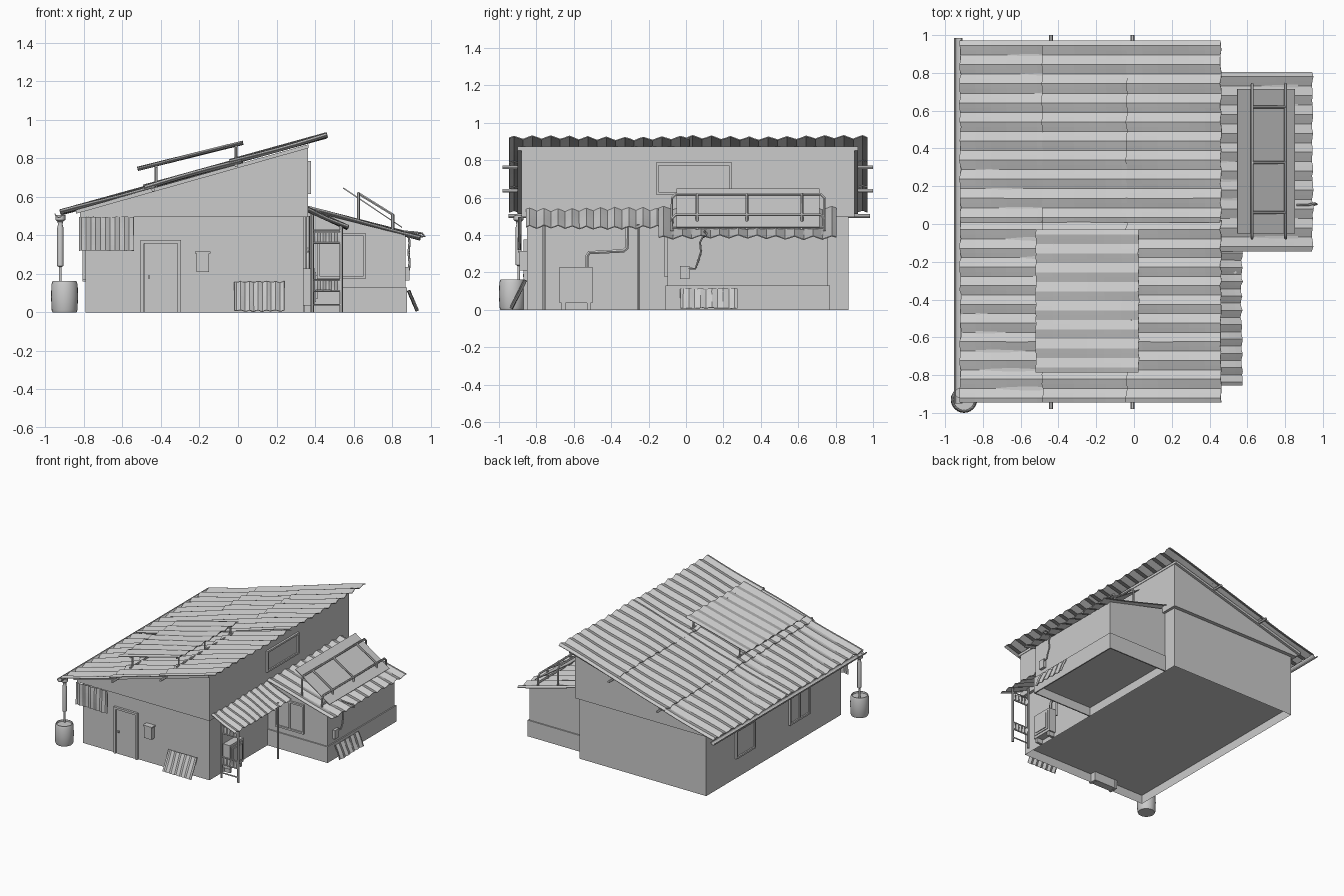
import bpy, bmesh, math, random
from mathutils import Vector as V

if "Cube" in bpy.data.objects:
    bpy.data.objects.remove(bpy.data.objects["Cube"])
random.seed(4)

grey = bpy.data.materials.new("weathered grey")
grey.diffuse_color = (0.6, 0.6, 0.6, 1)
grey.use_nodes = True
grey.node_tree.nodes["Principled BSDF"].inputs["Base Color"].default_value = grey.diffuse_color


def add(name, bm):
    bmesh.ops.recalc_face_normals(bm, faces=bm.faces)
    me = bpy.data.meshes.new(name)
    bm.to_mesh(me)
    bm.free()
    me.materials.append(grey)
    ob = bpy.data.objects.new(name, me)
    bpy.context.collection.objects.link(ob)
    return ob


def boxes(name, *specs):
    """Several boxes, each (x0, x1, y0, y1, z0, z1), in one object."""
    bm = bmesh.new()
    for x0, x1, y0, y1, z0, z1 in specs:
        vs = bmesh.ops.create_cube(bm, size=1)["verts"]
        for v in vs:
            v.co = ((x0 + x1) / 2 + v.co.x * (x1 - x0), (y0 + y1) / 2 + v.co.y * (y1 - y0),
                    (z0 + z1) / 2 + v.co.z * (z1 - z0))
    return add(name, bm)


def prism(name, profile, y0, y1, open_bottom=False):
    """Extrude an xz profile along y."""
    bm = bmesh.new()
    f = bm.faces.new([bm.verts.new((x, y0, z)) for x, z in profile])
    ext = bmesh.ops.extrude_face_region(bm, geom=[f])["geom"]
    bmesh.ops.translate(bm, vec=(0, y1 - y0, 0), verts=[e for e in ext if isinstance(e, bmesh.types.BMVert)])
    if open_bottom:
        low = [f for f in bm.faces if all(v.co.z < 0.001 for v in f.verts)]
        bmesh.ops.delete(bm, geom=low, context='FACES')
    return add(name, bm)


def sheet(name, o, u, v, period=0.1, amp=0.009, wobble=0.004, thick=0.005):
    """Corrugated sheet: ridges run along v and repeat along u."""
    o, u, v = V(o), V(u), V(v)
    n = v.cross(u).normalized()
    nu, nv = max(4, round(u.length / period * 4)), 6
    bm = bmesh.new()
    ph = random.random() * 6
    rows = []
    for j in range(nv + 1):
        t = j / nv
        row = []
        for i in range(nu + 1):
            s = i / nu
            h = amp * math.sin(i * math.pi / 2) + wobble * math.sin(7 * s + 4 * t + ph)
            end = random.uniform(-1, 1) * wobble if j in (0, nv) else 0
            row.append(bm.verts.new(o + u * s + v * t + n * h + v.normalized() * end))
        rows.append(row)
    for a, b in zip(rows, rows[1:]):
        for i in range(nu):
            bm.faces.new((a[i], a[i + 1], b[i + 1], b[i]))
    ob = add(name, bm)
    m = ob.modifiers.new("thickness", 'SOLIDIFY')
    m.thickness, m.offset = thick, 0
    return ob


def tubes(name, r, *paths):
    cu = bpy.data.curves.new(name, 'CURVE')
    cu.dimensions, cu.bevel_depth, cu.bevel_resolution, cu.use_fill_caps = '3D', r, 1, True
    for path in paths:
        sp = cu.splines.new('POLY')
        sp.points.add(len(path) - 1)
        for p, c in zip(sp.points, path):
            p.co = (*c, 1)
    cu.materials.append(grey)
    ob = bpy.data.objects.new(name, cu)
    bpy.context.collection.objects.link(ob)
    bpy.ops.object.select_all(action='DESELECT')
    ob.select_set(True)
    bpy.context.view_layer.objects.active = ob
    bpy.ops.object.convert(target='MESH')
    bpy.ops.object.shade_smooth_by_angle(angle=math.radians(50))
    return ob


def lathe(name, x, y, prof, seg=20):
    bm = bmesh.new()
    rings = [[bm.verts.new((x + r * math.cos(a * math.tau / seg), y + r * math.sin(a * math.tau / seg), z))
              for a in range(seg)] for r, z in prof]
    for a, b in zip(rings, rings[1:]):
        for i in range(seg):
            bm.faces.new((a[i], a[(i + 1) % seg], b[(i + 1) % seg], b[i]))
    bm.faces.new(rings[0])
    bm.faces.new(rings[-1])
    ob = add(name, bm)
    bpy.context.view_layer.objects.active = ob
    ob.select_set(True)
    bpy.ops.object.shade_smooth_by_angle(angle=math.radians(40))
    return ob


def window(name, axis, wall, sign, a0, a1, z0, z1, mullions=1, w=0.014):
    """Framed pane on a wall facing sign*axis."""
    bars = [(a0, a0 + w, z0, z1), (a1 - w, a1, z0, z1), (a0, a1, z0, z0 + w), (a0, a1, z1 - w, z1)]
    for k in range(mullions):
        c = a0 + (a1 - a0) * (k + 1) / (mullions + 1)
        bars.append((c - w / 2, c + w / 2, z0, z1))
    parts = [(b, 0.016) for b in bars] + [((a0, a1, z0, z1), 0.005)]
    out = []
    for (p, q, r, s), d in parts:
        lo, hi = sorted((wall - sign * 0.01, wall + sign * d))
        out.append((lo, hi, p, q, r, s) if axis == 'x' else (p, q, lo, hi, r, s))
    return boxes(name, *out)


# Main house: lower walls, overhanging wedge upper wall, roof deck, floors
prism("main_lower_wall", [(-0.79, 0), (0.34, 0), (0.34, 0.5), (-0.79, 0.5)], -0.85, 0.87, True)
prism("main_upper_wall", [(-0.82, 0.495), (0.362, 0.495), (0.362, 0.852), (-0.82, 0.518)], -0.88, 0.90)
prism("roof_deck", [(-0.84, 0.512), (0.365, 0.852), (0.365, 0.872), (-0.84, 0.532)], -0.90, 0.92)
boxes("main_floor", (-0.789, 0.339, -0.849, 0.869, 0.07, 0.08))

# Lean-to on the right with a skirting band
prism("leanto_wall", [(0.34, 0), (0.868, 0), (0.868, 0.40), (0.34, 0.535)], -0.10, 0.76, True)
boxes("leanto_floor", (0.341, 0.867, -0.099, 0.759, 0.07, 0.08))
boxes("leanto_skirting", (0.34, 0.877, -0.11, -0.10, 0, 0.13), (0.34, 0.877, 0.76, 0.77, 0, 0.13),
      (0.867, 0.877, -0.11, 0.77, 0, 0.13))

# Main roof in overlapping sheets
SL = 0.283
cols = [(-0.92, -0.43, 0), (-0.485, 0.02, 0.006), (-0.04, 0.46, 0.012)]
for c, (x0, x1, lift) in enumerate(cols):
    for r, (y0, y1) in enumerate([(-0.945, 0.02), (0.01, 0.97)]):
        z0 = 0.522 + (x0 + 0.92) * SL + lift - 0.004
        sheet(f"main_roof_sheet_{c}{r}", (x0, y0, z0 + 0.002 * r), (0, y1 - y0, 0),
              (x1 - x0, 0, (x1 - x0) * (SL - 0.006)))
tubes("roof_purlins", 0.010, *[[(x, -0.98, z), (x, 1.0, z)] for x, z in ((-0.44, 0.636), (-0.008, 0.762))])

# Raised roof panel on a post frame
sheet("raised_panel", (-0.52, -0.785, 0.745), (0, 0.755, 0), (0.545, 0, 0.135), amp=0.007, wobble=0.002)
tubes("raised_panel_frame", 0.007,
      *[[(x, y, z0), (x, y, z1)] for x, z0, z1 in ((-0.425, 0.65, 0.762), (-0.01, 0.77, 0.865))
        for y in (-0.74, -0.41, -0.08)],
      *[[(x, -0.77, z), (x, -0.05, z)] for x, z in ((-0.425, 0.756), (-0.01, 0.86), (-0.01, 0.79), (-0.425, 0.672))])

# Lean-to roof and awning
sheet("leanto_roof", (0.36, -0.145, 0.538), (0, 0.95, 0), (0.585, 0, -0.15))
sheet("awning", (0.36, -0.855, 0.535), (0, 0.72, 0), (0.21, 0, -0.095), period=0.075, amp=0.008)
tubes("awning_posts", 0.009, *[[(0.535, y, 0), (0.535, y, 0.455)] for y in (-0.76, -0.255)],
      [(0.385, -0.76, 0), (0.385, -0.76, 0.51)])
tubes("side_rack_rails", 0.005, *[[(0.385, -0.76, z), (0.535, -0.76, z)] for z in (0.04, 0.11, 0.17, 0.36, 0.425)])
for z in (0.115, 0.365):
    sheet("side_rack_slat", (0.39, -0.76, z), (0.14, 0, 0), (0, 0, 0.05), period=0.03, amp=0.004, wobble=0.001,
          thick=0.003)

# Tilted panel with tube frame on the lean-to roof
prism("tilted_panel", [(0.545, 0.642), (0.85, 0.438), (0.853, 0.443), (0.548, 0.648)], -0.05, 0.715)
ya, yb = -0.075, 0.74
hoop = lambda x, z0, z1: [(x, ya, z0), (x, ya, z1 - 0.02), (x, ya + 0.02, z1), (x, yb - 0.02, z1),
                          (x, yb, z1 - 0.02), (x, yb, z0)]
tubes("panel_frame", 0.008, hoop(0.625, 0.46, 0.617), hoop(0.803, 0.42, 0.507),
      [(0.803, ya, 0.44), (0.803, yb, 0.44)],
      *[[(0.625, y, 0.617), (0.803, y, 0.507), (0.803, y, 0.43)] for y in (0.06, 0.325, 0.62)])

# Windows
window("left_window_back", 'x', -0.79, -1, 0.255, 0.50, 0.16, 0.39, 0)
window("left_window_front", 'x', -0.79, -1, -0.44, -0.18, 0.17, 0.40, 1)
window("upper_right_window", 'x', 0.362, 1, -0.16, 0.245, 0.615, 0.786, 0)
window("leanto_front_window", 'y', -0.10, -1, 0.41, 0.665, 0.175, 0.41, 1)

# Front door with frame, knob, and meter box with cap
boxes("front_door", (-0.485, -0.315, -0.858, -0.80, 0.0, 0.36))
boxes("door_frame", (-0.505, -0.487, -0.868, -0.80, 0, 0.375), (-0.313, -0.295, -0.868, -0.80, 0, 0.375),
      (-0.505, -0.295, -0.868, -0.80, 0.358, 0.375))
boxes("door_handle", (-0.468, -0.456, -0.872, -0.85, 0.175, 0.19))
boxes("meter_box", (-0.215, -0.15, -0.89, -0.84, 0.21, 0.305), (-0.222, -0.143, -0.897, -0.84, 0.305, 0.315))

# Loose corrugated sheets
sheet("hanging_sheet", (-0.825, -0.892, 0.32), (0.285, 0, 0), (0, 0.004, 0.175), period=0.05, amp=0.005, wobble=0.002)
sheet("leaning_sheet_front", (-0.02, -0.935, 0.008), (0.26, 0, 0), (0, 0.075, 0.15), period=0.045, amp=0.006,
      wobble=0.002)
sheet("leaning_sheet_right", (0.93, -0.03, 0.008), (0, 0.305, 0), (-0.045, 0, 0.105), period=0.06, amp=0.005,
      wobble=0.002)

# Boiler unit and flue under the awning
boxes("boiler", (0.335, 0.40, -0.675, -0.50, 0.035, 0.228))
boxes("boiler_door", (0.40, 0.406, -0.66, -0.515, 0.055, 0.21), (0.406, 0.412, -0.645, -0.53, 0.07, 0.195))
boxes("boiler_legs", *[(0.345, 0.395, y, y + 0.02, 0, 0.04) for y in (-0.665, -0.53)])
tubes("boiler_flue", 0.011, [(0.362, -0.53, 0.22), (0.362, -0.53, 0.285), (0.362, -0.518, 0.305),
                             (0.362, -0.335, 0.315), (0.362, -0.315, 0.33), (0.362, -0.312, 0.50)])

# Fuse box and cable on the lean-to
boxes("fuse_box", (0.865, 0.89, -0.033, 0.02, 0.165, 0.235))
tubes("loose_cable", 0.006, [(0.885, 0.01, 0.22), (0.887, 0.05, 0.22), (0.89, 0.065, 0.26), (0.885, 0.08, 0.31),
                             (0.89, 0.075, 0.36), (0.885, 0.095, 0.40)],
      [(0.86, 0.10, 0.42), (0.92, 0.10, 0.415), (0.955, 0.11, 0.41), (0.968, 0.105, 0.395), (0.93, 0.095, 0.39)])

# Gutter along the low eave, downpipe and rain barrel
arc = [(math.cos(math.pi * (1 + k / 6)), math.sin(math.pi * (1 + k / 6))) for k in range(7)]
prism("gutter", [(-0.93 + 0.022 * c, 0.512 + 0.022 * s) for c, s in arc]
      + [(-0.93 + 0.017 * c, 0.512 + 0.017 * s) for c, s in reversed(arc)], -0.95, 0.985)
lathe("downpipe", -0.922, -0.895, [(0.007, 0.15), (0.007, 0.235), (0.016, 0.24), (0.016, 0.44), (0.012, 0.455),
                                   (0.014, 0.47), (0.026, 0.48), (0.026, 0.505)], 12)
lathe("rain_barrel", -0.90, -0.93, [(0.062, 0), (0.067, 0.012), (0.07, 0.08), (0.068, 0.145), (0.062, 0.162),
                                    (0.057, 0.162), (0.055, 0.15)], 24)
